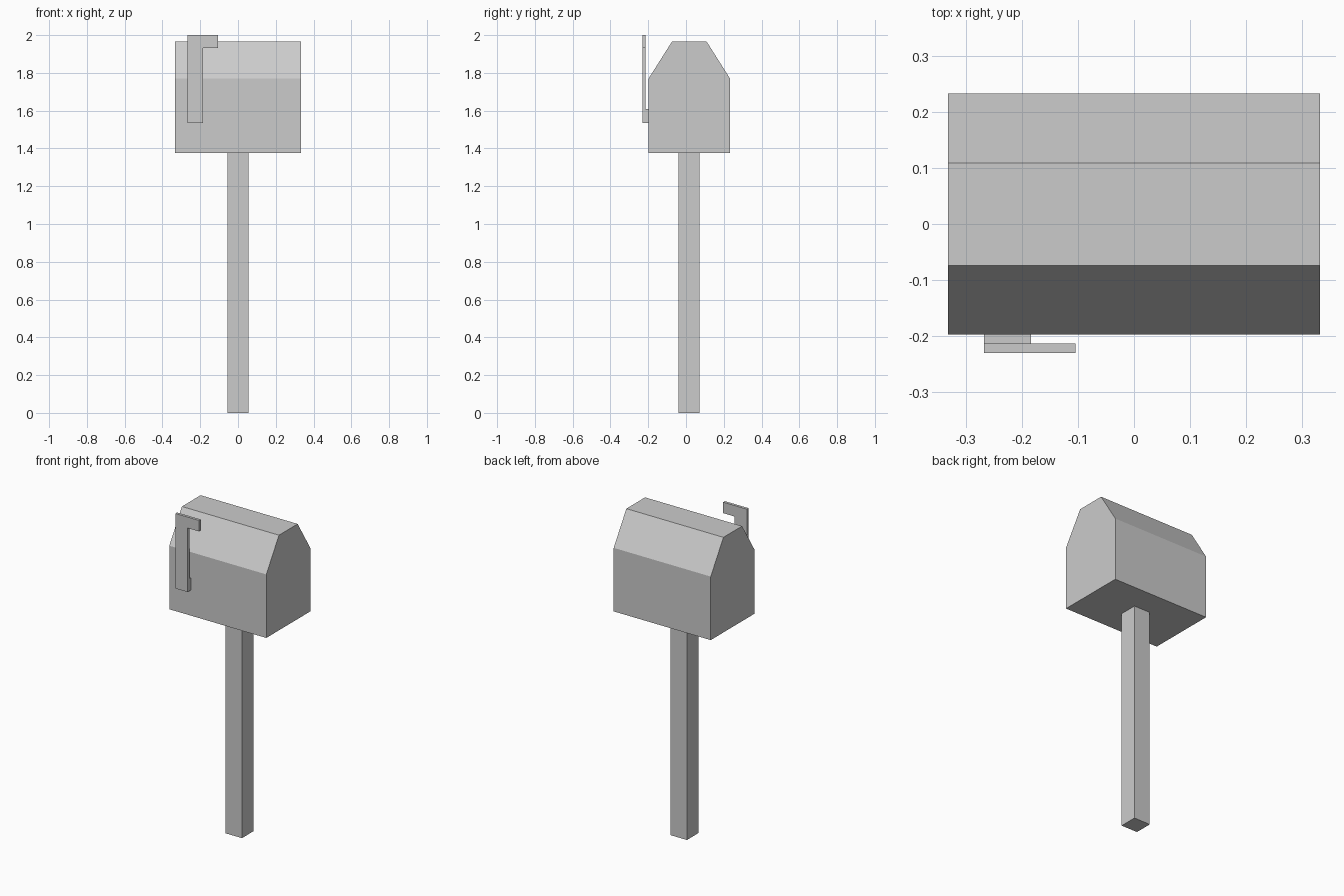
import bpy
import bmesh
from mathutils import Vector

if "Cube" in bpy.data.objects:
    bpy.data.objects.remove(bpy.data.objects["Cube"])


def prism(name, profile, offset):
    """Flat profile extruded along an offset vector."""
    bm = bmesh.new()
    face = bm.faces.new([bm.verts.new(p) for p in profile])
    ext = bmesh.ops.extrude_face_region(bm, geom=[face], use_keep_orig=True)
    verts = [g for g in ext["geom"] if isinstance(g, bmesh.types.BMVert)]
    bmesh.ops.translate(bm, verts=verts, vec=Vector(offset))
    bmesh.ops.recalc_face_normals(bm, faces=bm.faces)
    mesh = bpy.data.meshes.new(name)
    bm.to_mesh(mesh)
    bm.free()
    obj = bpy.data.objects.new(name, mesh)
    bpy.context.collection.objects.link(obj)
    return obj


def box(name, x0, x1, y0, y1, z0, z1):
    return prism(name, [(x0, y0, z0), (x1, y0, z0), (x1, y1, z0), (x0, y1, z0)],
                 (0, 0, z1 - z0))


# Square post
box("post", -0.056, 0.056, -0.041, 0.071, 0, 1.376)

# Mailbox body: six-sided end profile in (y, z), run along x
body = [(-0.198, 1.376), (0.233, 1.376), (0.233, 1.77),
        (0.109, 1.966), (-0.074, 1.966), (-0.198, 1.77)]
prism("mailbox_body", [(-0.333, y, z) for y, z in body], (0.666, 0, 0))

# Raised signal flag: L-shaped plate in (x, z)
flag = [(-0.268, 1.535), (-0.184, 1.535), (-0.184, 1.932),
        (-0.105, 1.932), (-0.105, 2.0), (-0.268, 2.0)]
prism("signal_flag", [(x, -0.231, z) for x, z in flag], (0, 0.017, 0))

# Small mount between the flag and the body
box("flag_mount", -0.268, -0.184, -0.214, -0.198, 1.535, 1.61)
